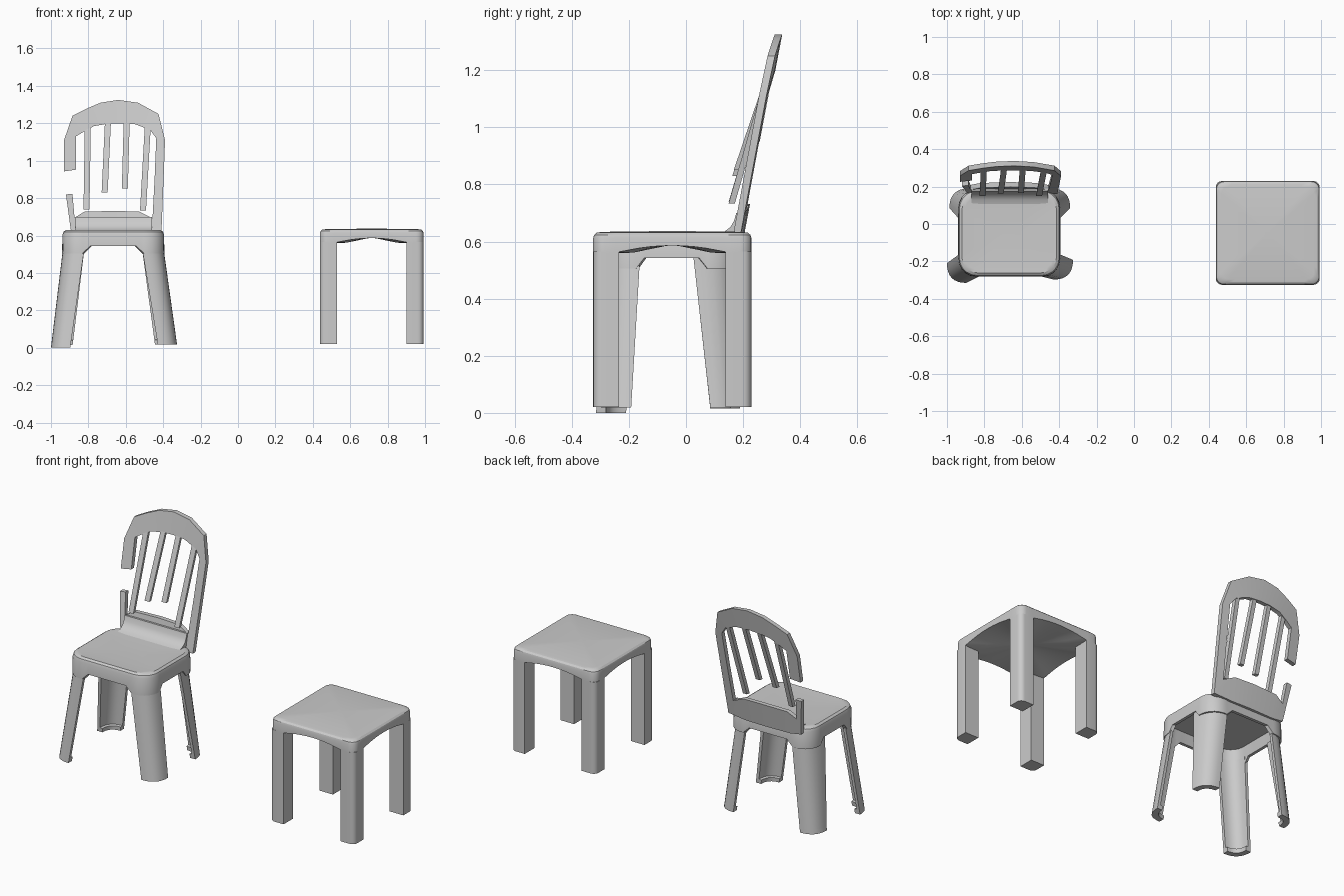
import bpy, bmesh, math

if "Cube" in bpy.data.objects:
    bpy.data.objects.remove(bpy.data.objects["Cube"])


def loft(name, rings):
    """Skin a list of equal-length closed rings and cap both ends."""
    bm = bmesh.new()
    vr = [[bm.verts.new(p) for p in r] for r in rings]
    n = len(vr[0])
    for a, b in zip(vr, vr[1:]):
        for i in range(n):
            j = (i + 1) % n
            bm.faces.new((a[i], a[j], b[j], b[i]))
    bm.faces.new(vr[0])
    bm.faces.new(vr[-1])
    bmesh.ops.recalc_face_normals(bm, faces=bm.faces)
    me = bpy.data.meshes.new(name)
    bm.to_mesh(me)
    bm.free()
    me.shade_smooth()
    me.set_sharp_from_angle(angle=math.radians(32))
    ob = bpy.data.objects.new(name, me)
    bpy.context.collection.objects.link(ob)
    return ob


def round_rect(hx, hy, r, fracs, seg=5):
    """Rounded rectangle; fracs are extra points along each straight side."""
    pts = []
    corners = [(1, 1), (-1, 1), (-1, -1), (1, -1)]
    for k, (sx, sy) in enumerate(corners):
        for i in range(seg + 1):
            a = math.radians(90 * (k + i / seg))
            pts.append((sx * (hx - r) + r * math.cos(a), sy * (hy - r) + r * math.sin(a), None))
        x0, y0, _ = pts[-1]
        nx, ny = corners[(k + 1) % 4]
        a = math.radians(90 * (k + 1))
        x1, y1 = nx * (hx - r) + r * math.cos(a), ny * (hy - r) + r * math.sin(a)
        pts += [(x0 + (x1 - x0) * f, y0 + (y1 - y0) * f, f) for f in fracs]
    return pts


def ring(pts, cx, cy, hx, hy, inset, z):
    """Place an outline, shrunk by inset; z is a height or a function of the point."""
    return [(cx + x * (1 - inset / hx), cy + y * (1 - inset / hy),
             z(f) if callable(z) else z) for x, y, f in pts]


# --- stool ---
SX, SY, H = 0.715, -0.048, 0.277
steps = [i / 12 for i in range(1, 12)]
plan = round_rect(H, H, 0.04, steps)


def arch(f):
    if f is None:
        return 0.56
    t = min(1, abs(2 * f - 1) * (H - 0.04) / 0.19)
    return 0.562 + 0.024 * (1 - t * t)


loft("stool_top", [ring(plan, SX, SY, H, H, i, z) for i, z in (
    (0.265, 0.588), (0.09, arch), (0, arch), (0, 0.612), (0.003, 0.623),
    (0.012, 0.631), (0.03, 0.634), (0.265, 0.637))])

for sx in (-1, 1):
    for sy in (-1, 1):
        o, i, r = H, H - 0.09, 0.03
        shape = [(i, i), (o, i)]
        shape += [(o - r + r * math.cos(a), o - r + r * math.sin(a))
                  for a in (math.radians(18 * k) for k in range(6))]
        shape.append((i, o))
        loft("stool_leg", [[(SX + sx * x, SY + sy * y, z) for x, y in shape]
                           for z in (0.02, 0.565)])

# --- chair seat with hollow skirt, dropping lower at the leg corners ---
CX, CY, HX, HY = -0.667, -0.05, 0.273, 0.232
plan = round_rect(HX, HY, 0.095, (0.04, 0.15, 0.32, 0.5, 0.68, 0.85, 0.96))


def hem(f):
    return 0.505 if f is None or f in (0.04, 0.96) else 0.543


loft("seat", [ring(plan, CX, CY, HX, HY, i, z) for i, z in (
    (0.22, 0.605), (0.03, 0.605), (0.018, hem), (0, hem), (0.002, 0.605),
    (0.007, 0.62), (0.02, 0.629), (0.035, 0.628), (0.10, 0.625), (0.22, 0.624))])


# --- chair legs: splayed corner shells with a thick foot lip ---
def corner_shell(x, y, z, sx, sy, ax, ay, d):
    def arc(d):
        p = (x - sx * d, y - sy * ay)
        c = (x - sx * d, y - sy * d)
        q = (x - sx * ax, y - sy * d)
        out = []
        for k in range(9):
            t = k / 8
            out.append(tuple((1 - t) ** 2 * p[m] + 2 * t * (1 - t) * c[m] + t * t * q[m]
                             for m in (0, 1)) + (z,))
        return out
    return arc(0) + arc(d)[::-1]


# sx, sy, foot corner x, y, z, arm length along y at the top
LEGS = [("front_leg", -1, -1, -1.0, -0.315, 0.0, 0.115),
        ("front_leg", 1, -1, -0.326, -0.297, 0.018, 0.115),
        ("back_leg", -1, 1, -0.987, 0.19, 0.015, 0.15),
        ("back_leg", 1, 1, -0.341, 0.19, 0.018, 0.15)]
for name, sx, sy, fx, fy, fz, ay in LEGS:
    tx, ty, tz = CX + sx * (HX - 0.006), CY + sy * (HY - 0.006), 0.545
    rings = []
    for t, d in ((0, 0.018), (0.95, 0.018), (0.955, 0.034), (1, 0.034)):
        rings.append(corner_shell(tx + (fx - tx) * t, ty + (fy - ty) * t, tz + (fz - tz) * t,
                                  sx, sy, 0.115 - 0.012 * t, ay + (0.105 - ay) * t, d))
    loft(name, rings)


# --- chair back: one bent frame with a broken left post ---
def back_y(x, z):
    return 0.178 + 0.19 * (z - 0.63) + 0.014 * (1 - ((x - CX) / 0.27) ** 2)


FRAME = [  # outer x, z, inner x, z
    (-0.93, 0.943, -0.866, 0.952), (-0.93, 1.11, -0.866, 1.13),
    (-0.885, 1.24, -0.825, 1.155), (-0.81, 1.278, -0.77, 1.185), (-0.735, 1.31, -0.70, 1.197),
    (-0.64, 1.325, -0.63, 1.2), (-0.535, 1.31, -0.55, 1.195),
    (-0.425, 1.25, -0.47, 1.165), (-0.39, 1.11, -0.437, 1.12),
    (-0.398, 0.90, -0.446, 0.90), (-0.41, 0.60, -0.457, 0.693),
    (-0.53, 0.59, -0.53, 0.728), (-0.66, 0.59, -0.66, 0.731), (-0.82, 0.59, -0.82, 0.728),
    (-0.89, 0.60, -0.874, 0.695), (-0.92, 0.82, -0.885, 0.822)]
T = 0.013
loft("back_frame", [[(ox, back_y(ox, oz) - T, oz), (ox, back_y(ox, oz) + T, oz),
                     (ix, back_y(ix, iz) + T, iz), (ix, back_y(ix, iz) - T, iz)]
                    for ox, oz, ix, iz in FRAME])

# broken slats hanging from the top rail: top x, z, bottom x, y, z
for tx, tz, bx, by, bz in [(-0.803, 1.19, -0.81, 0.16, 0.738), (-0.695, 1.215, -0.713, 0.173, 0.83),
                           (-0.595, 1.215, -0.605, 0.178, 0.85), (-0.482, 1.19, -0.508, 0.16, 0.733)]:
    loft("back_slat", [[(x - 0.016, y - 0.011, z), (x + 0.016, y - 0.011, z),
                        (x + 0.013, y + 0.011, z), (x - 0.013, y + 0.011, z)]
                       for x, y, z in ((tx, back_y(tx, tz), tz), (bx, by, bz))])

# curved blend between seat and lower rail
BLEND = [(0.09, 0.622), (0.13, 0.632), (0.155, 0.65), (0.168, 0.672), (0.176, 0.70),
         (0.188, 0.70), (0.18, 0.61), (0.09, 0.61)]
loft("seat_back_blend", [[(x, y, z) for y, z in BLEND] for x in (-0.87, -0.46)])
